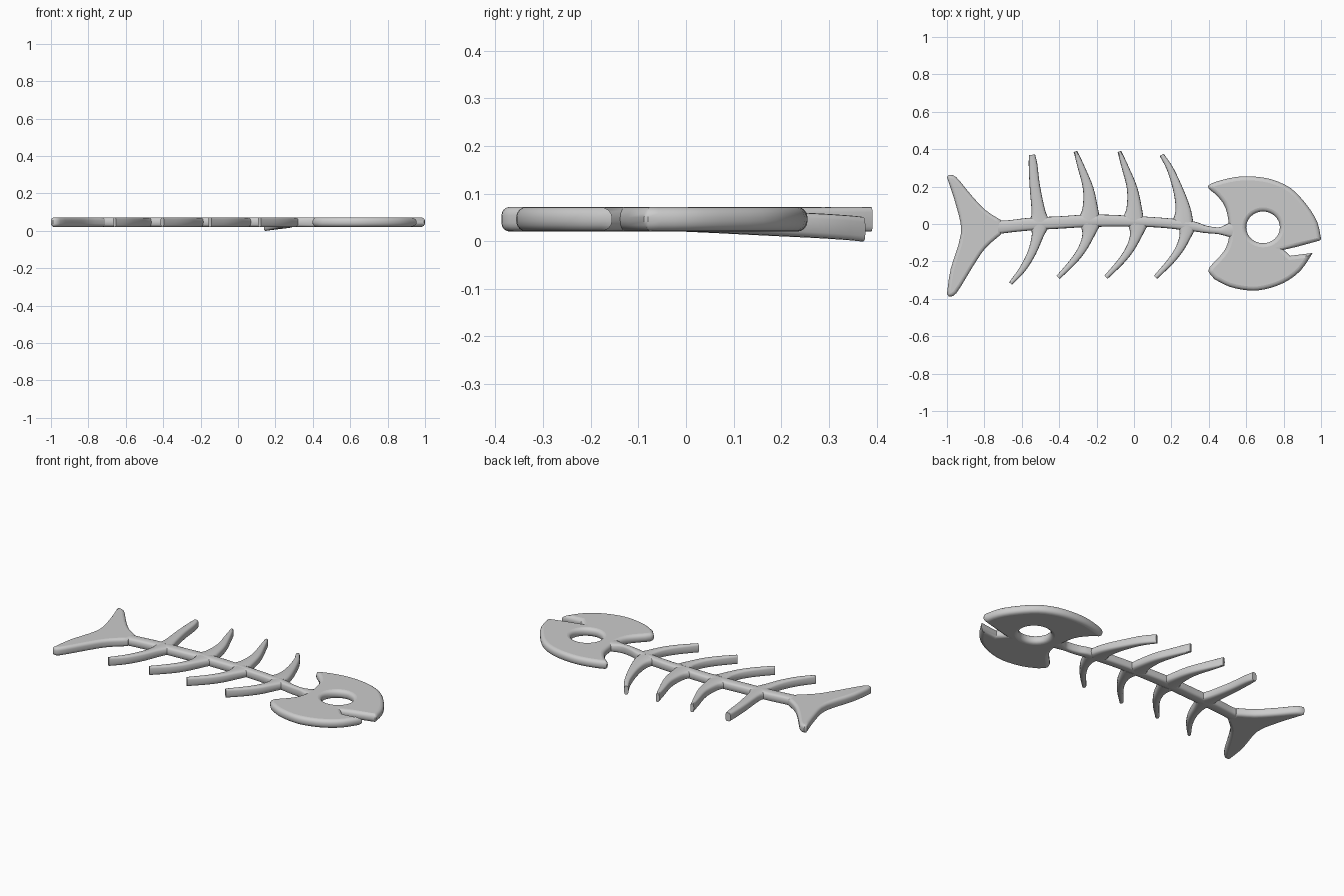
import bpy, bmesh, math
from mathutils import Vector

if "Cube" in bpy.data.objects:
    bpy.data.objects.remove(bpy.data.objects["Cube"])

Z, H = 0.046, 0.026          # mid height and half thickness of the flat body


def smooth(obj, angle=40):
    bpy.ops.object.select_all(action='DESELECT')
    obj.select_set(True)
    bpy.context.view_layer.objects.active = obj
    bpy.ops.object.shade_smooth_by_angle(angle=math.radians(angle))


def catmull(pts, steps):
    out = []
    p = [pts[0]] + pts + [pts[-1]]
    for a, b, c, d in zip(p, p[1:], p[2:], p[3:]):
        for i in range(steps):
            t = i / steps
            out.append(tuple(0.5 * (2 * q + (r - o) * t + (2 * o - 5 * q + 4 * r - s) * t * t
                       + (3 * q - o - 3 * r + s) * t ** 3) for o, q, r, s in zip(a, b, c, d)))
    return out + [tuple(pts[-1])]


def bone(name, pts, drop=0.0, sides=16):
    """Sweep a rounded-box section along (x, y, half_width) points; drop lowers the tip."""
    path = catmull(pts, 4)
    bm = bmesh.new()
    rings = []
    n = len(path)
    for i, (x, y, w) in enumerate(path):
        a, b = path[max(i - 1, 0)], path[min(i + 1, n - 1)]
        side = Vector((-(b[1] - a[1]), b[0] - a[0], 0)).normalized()
        z = Z - drop * (i / (n - 1)) ** 1.3
        ring = []
        for k in range(sides):
            t = 2 * math.pi * k / sides
            u, v = (math.copysign(abs(f) ** 0.6, f) for f in (math.cos(t), math.sin(t)))
            ring.append(bm.verts.new(Vector((x, y, z + H * v)) + side * (w * u)))
        rings.append(ring)
    for r, s in zip(rings, rings[1:]):
        for k in range(sides):
            j = (k + 1) % sides
            bm.faces.new((r[k], r[j], s[j], s[k]))
    bm.faces.new(rings[0][::-1])
    bm.faces.new(rings[-1])
    bmesh.ops.recalc_face_normals(bm, faces=bm.faces)
    me = bpy.data.meshes.new(name)
    bm.to_mesh(me)
    bm.free()
    ob = bpy.data.objects.new(name, me)
    bpy.context.collection.objects.link(ob)
    smooth(ob)


def plate(name, loops, bevel):
    """Filled flat outline with rounded rim."""
    cu = bpy.data.curves.new(name, 'CURVE')
    cu.dimensions, cu.fill_mode = '2D', 'BOTH'
    cu.bevel_depth, cu.bevel_resolution = bevel, 3
    cu.extrude, cu.offset = H - bevel, -bevel
    for pts in loops:
        sp = cu.splines.new('POLY')
        sp.points.add(len(pts) - 1)
        for p, q in zip(sp.points, pts):
            p.co = (q[0], q[1], 0, 1)
        sp.use_cyclic_u = True
    ob = bpy.data.objects.new(name, cu)
    ob.location.z = Z
    bpy.context.collection.objects.link(ob)
    bpy.ops.object.select_all(action='DESELECT')
    ob.select_set(True)
    bpy.context.view_layer.objects.active = ob
    bpy.ops.object.convert(target='MESH')
    smooth(bpy.context.view_layer.objects.active)


# skull: upper part, open mouth, lower jaw, round eye hole
back_and_crown = catmull([(.40, -.26), (.405, -.23), (.47, -.16), (.50, -.105), (.51, -.03),
                          (.49, .085), (.445, .15), (.40, .19), (.41, .215), (.51, .245), (.61, .255),
                          (.73, .24), (.84, .19), (.925, .10), (.98, .01), (1.0, -.08)], 3)
mouth = [(.995, -.088), (.87, -.122), (.80, -.138), (.835, -.17)]
jaw = catmull([(.955, -.155), (.89, -.25), (.80, -.315), (.695, -.35), (.61, -.355),
               (.51, -.335), (.43, -.295)], 3)
eye = [(.69 + .09 * math.cos(a), -.018 + .085 * math.sin(a))
       for a in (2 * math.pi * i / 32 for i in range(32))]
plate("skull", [back_and_crown + mouth + jaw, eye], .022)

# tail fin
upper = catmull([(-.99, .263), (-.95, .25), (-.875, .16), (-.795, .075), (-.71, .02)], 3)
lower = catmull([(-.71, -.055), (-.795, -.13), (-.86, -.225), (-.95, -.37), (-.99, -.387)], 3)
rear = catmull([(-1.0, -.375), (-.98, -.24), (-.925, -.05), (-.95, .095), (-1.0, .25)], 3)
plate("tail_fin", [upper + lower + rear], .018)

# backbone
bone("spine", [(-.78, -.018, .05), (-.70, -.016, .034), (-.55, 0, .034), (-.40, .008, .033), (-.2, .018, .033),
               (.1, .01, .027), (.3, -.01, .027), (.38, -.028, .02), (.45, -.036, .018), (.49, -.035, .03),
               (.54, -.03, .05)])

# upper ribs, root to tip
bone("upper_rib_1", [(-.505, .01, .06), (-.51, .06, .038), (-.53, .2, .028), (-.54, .32, .023), (-.545, .37, .016)])
for i, dx in enumerate((0, .235)):
    pts = [(-.24, .02, .06), (-.234, .08, .042), (-.245, .19, .028), (-.285, .31, .018), (-.313, .388, .010)]
    bone(f"upper_rib_{i + 2}", [(x + dx, y, w) for x, y, w in pts])
bone("upper_rib_4", [(.26, -.005, .06), (.263, .07, .042), (.24, .17, .028), (.195, .29, .018), (.148, .37, .012)],
     drop=.021)

# lower ribs, root to tip
bone("lower_rib_1", [(-.505, .0, .055), (-.515, -.06, .032), (-.545, -.15, .023), (-.595, -.24, .018),
                     (-.66, -.318, .010)])
for i, dx in enumerate((0, .255, .51)):
    pts = [(-.235, .0, .055), (-.245, -.06, .032), (-.275, -.13, .023), (-.325, -.20, .018), (-.405, -.285, .012)]
    bone(f"lower_rib_{i + 2}", [(x + dx + .01 * (i == 2), y, w) for x, y, w in pts])
